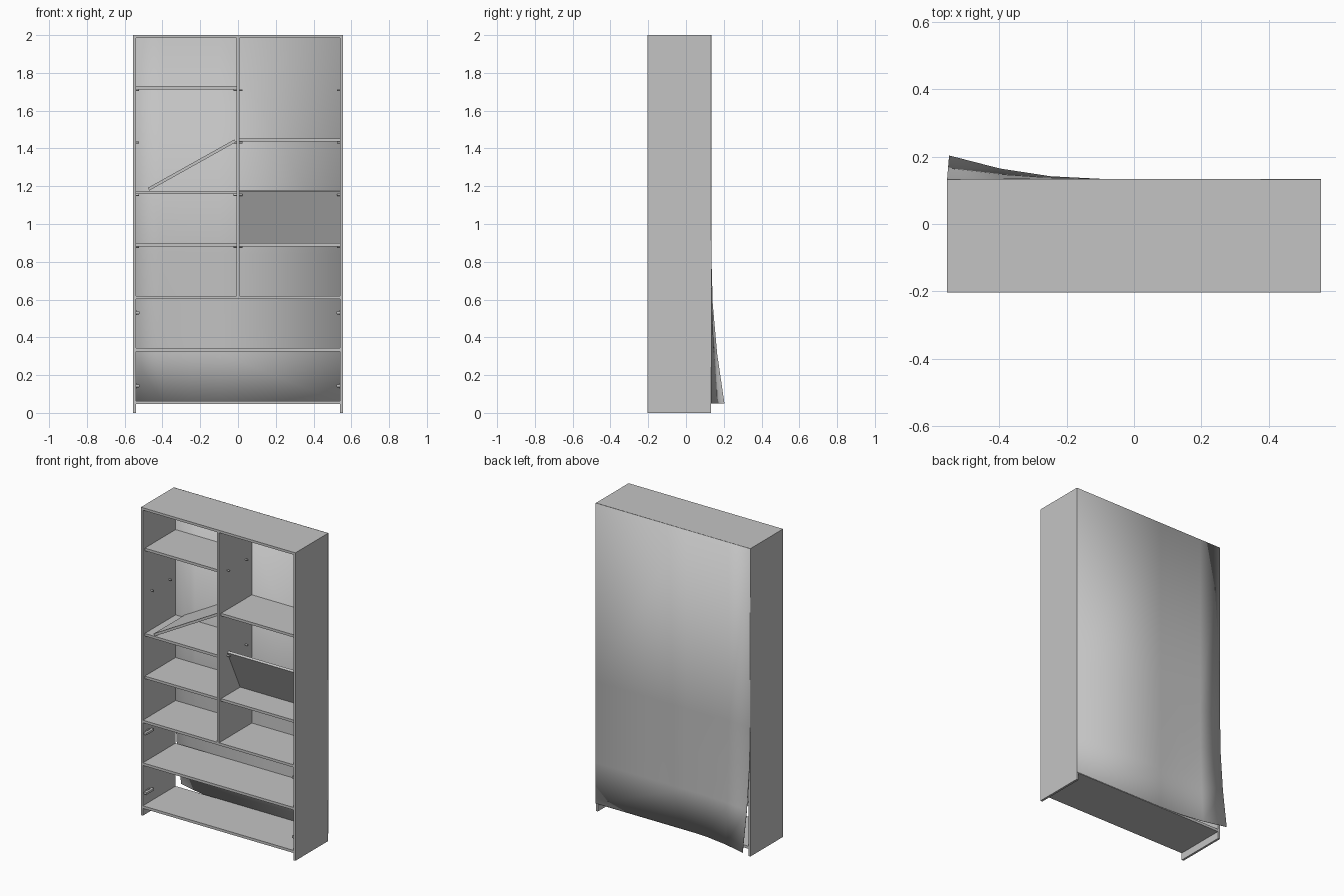
import bpy, bmesh, math
from mathutils import Matrix, Vector

cube = bpy.data.objects.get("Cube")
if cube:
    bpy.data.objects.remove(cube, do_unlink=True)

# One plain grey for everything
grey = bpy.data.materials.new("light grey")
grey.use_nodes = True
COLOUR = (0.55, 0.55, 0.55, 1)
grey.diffuse_color = COLOUR
grey.node_tree.nodes["Principled BSDF"].inputs["Base Color"].default_value = COLOUR

W, H = 0.555, 2.0               # half width, height
FRONT, REAR = -0.2035, 0.132    # carcass depth
T = 0.016                       # board thickness
INNER = W - T + 0.002           # inside face of the sides
DIV = 0.007                     # half thickness of the divider
SHELF_FRONT = FRONT + 0.02
DEPTH = REAR - SHELF_FRONT


def finish(name, bm):
    mesh = bpy.data.meshes.new(name)
    bm.to_mesh(mesh)
    bm.free()
    mesh.materials.append(grey)
    obj = bpy.data.objects.new(name, mesh)
    bpy.context.collection.objects.link(obj)
    return obj


def box(name, x, y, z):
    """Board between the given (low, high) limits."""
    bm = bmesh.new()
    size = Matrix.Diagonal((x[1] - x[0], y[1] - y[0], z[1] - z[0], 1))
    centre = Matrix.Translation((sum(x) / 2, sum(y) / 2, sum(z) / 2))
    bmesh.ops.create_cube(bm, size=1, matrix=centre @ size)
    return finish(name, bm)


# Carcass
for side, name in ((-1, "right_side"), (1, "left_side")):
    box(name, sorted((side * INNER, side * W)), (FRONT, REAR), (0, H))
box("top_board", (-INNER, INNER), (FRONT, REAR), (H - T, H))
for name, top in (("bottom_board", 0.064), ("lower_shelf", 0.343), ("middle_shelf", 0.62)):
    box(name, (-INNER, INNER), (FRONT, REAR), (top - T - 0.001, top))
box("divider", (-DIV, DIV), (FRONT, REAR), (0.62, H - T))

# Loose shelves sitting level on their pegs
LEVELS = (0.899, 1.176, 1.453, 1.73)
columns = {"right": (-INNER, -DIV), "left": (DIV, INNER)}
for col, levels in (("right", (0, 1, 3)), ("left", (0, 2))):
    for i in levels:
        box(f"{col}_shelf_{i + 1}", columns[col], (SHELF_FRONT, REAR),
            (LEVELS[i] - T - 0.001, LEVELS[i]))

# Shelf pegs in each column
for col, (x0, x1) in columns.items():
    bm = bmesh.new()
    for top in LEVELS:
        for y in (-0.118, 0.067):
            for x in (x0 + 0.008, x1 - 0.008):
                bmesh.ops.create_cone(
                    bm, cap_ends=True, segments=12, radius1=0.005, radius2=0.005, depth=0.018,
                    matrix=Matrix.Translation((x, y, top - T - 0.006))
                    @ Matrix.Rotation(math.pi / 2, 4, "Y"))
    pegs = finish(f"{col}_shelf_pegs", bm)

# Shelf that slipped off its pegs at one end
slipped = box("slipped_shelf", (0, 0.526), (SHELF_FRONT, REAR), (0, T))
slipped.rotation_euler.y = -math.radians(29.2)
slipped.location = (-0.47, 0, 1.177)

# Shelf that dropped at the back and leans on its front pegs
lean = box("dropped_shelf", (DIV, INNER), (0, DEPTH - 0.008), (0, T))
low, high = Vector((0, 0.012, 0.9)), Vector((0, -0.12, 1.173))
rise = high - low
lean.rotation_euler.x = math.atan2(rise.z, rise.y) - math.pi
lean.location = high

# Hinge plates left on the sides
for side, word in ((-1, "right"), (1, "left")):
    for z, level in ((0.143, "lower"), (0.53, "upper")):
        wall = side * INNER
        box(f"{word}_{level}_hinge_plate", sorted((wall, wall - side * 0.006)),
            (-0.17, -0.14), (z - 0.013, z + 0.013))
        arm = box(f"{word}_{level}_hinge_arm", sorted((wall, wall - side * 0.02)),
                  (-0.195, -0.115), (z - 0.008, z + 0.008))
        bevel = arm.modifiers.new("rounded", "BEVEL")
        bevel.width, bevel.segments = 0.004, 2

# Thin back panel peeling away at one lower corner
BASE = 0.05
PEEL_X, PEEL_Z = 0.46, 0.79
N = 3
xs = [-W + PEEL_X * i / N for i in range(N + 1)] + [W]
zs = [BASE + PEEL_Z * i / N for i in range(N + 1)] + [H]
bm = bmesh.new()
rows = []
for z in zs:
    row = []
    for x in xs:
        u = max(0, 1 - (x + W) / PEEL_X)
        v = max(0, 1 - (z - BASE) / PEEL_Z)
        bend = (u * v) ** 2
        row.append(bm.verts.new((x + 0.006 * bend, REAR + 0.002 + 0.0695 * bend, z)))
    rows.append(row)
for a, b in zip(rows, rows[1:]):
    for i in range(len(xs) - 1):
        bm.faces.new((a[i + 1], a[i], b[i], b[i + 1]))
back = finish("back_panel", bm)
solid = back.modifiers.new("thickness", "SOLIDIFY")
solid.thickness = 0.002
solid.offset = -1

# Smooth the bent panel, keeping its edges sharp
for obj in bpy.context.selected_objects:
    obj.select_set(False)
back.select_set(True)
bpy.context.view_layer.objects.active = back
bpy.ops.object.shade_smooth_by_angle(angle=math.radians(30))
